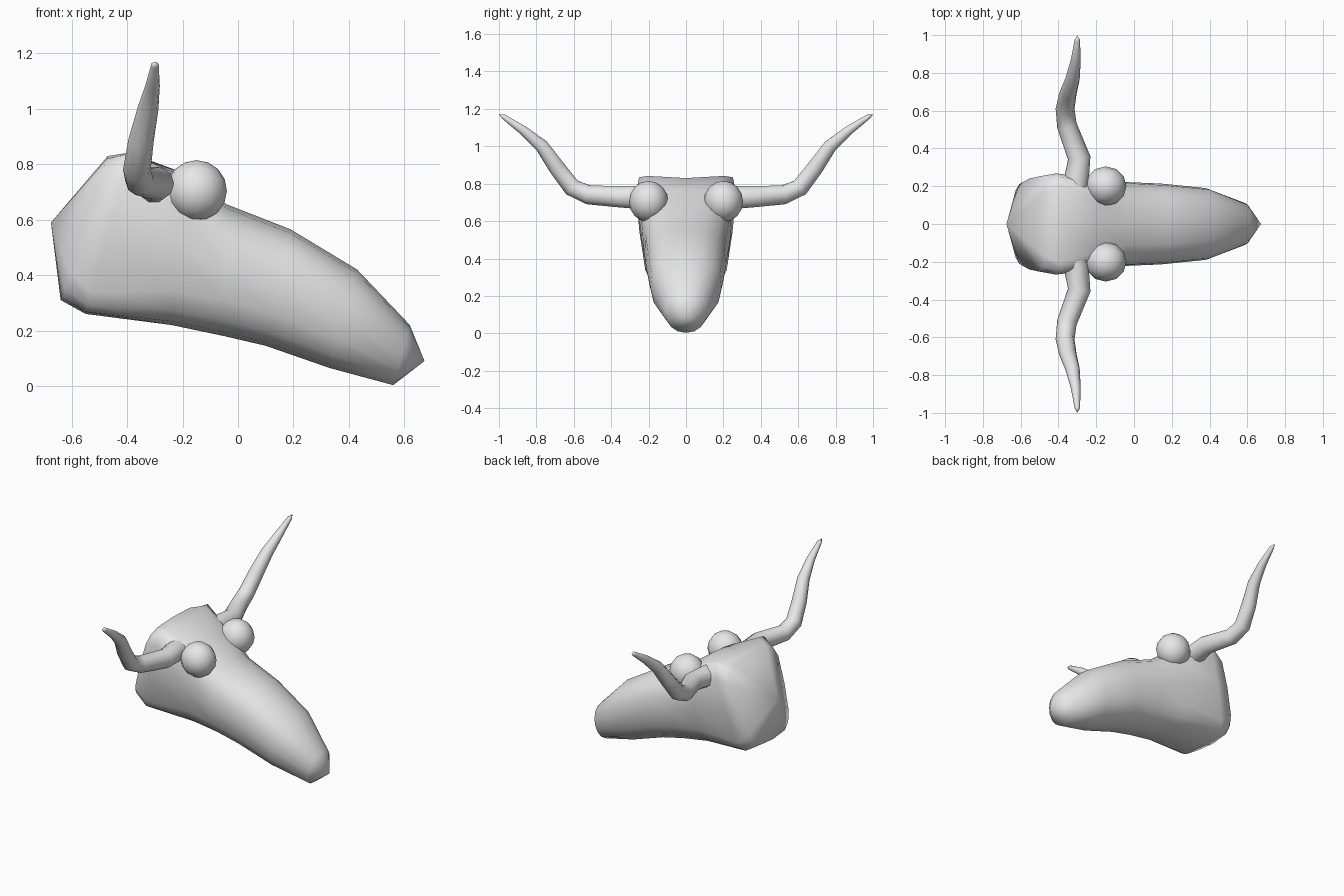
import bpy, bmesh, math
from mathutils import Vector

if "Cube" in bpy.data.objects:
    bpy.data.objects.remove(bpy.data.objects["Cube"])

bone = bpy.data.materials.new("plain grey")
bone.use_nodes = True
bone.diffuse_color = (0.8, 0.8, 0.8, 1)
bone.node_tree.nodes["Principled BSDF"].inputs["Base Color"].default_value = (0.8, 0.8, 0.8, 1)


def finish(name, bm, mirror=False, angle=60):
    """Turn a bmesh into a smooth object, optionally mirrored across y."""
    bmesh.ops.recalc_face_normals(bm, faces=bm.faces)
    mesh = bpy.data.meshes.new(name)
    bm.to_mesh(mesh)
    bm.free()
    mesh.materials.append(bone)
    obj = bpy.data.objects.new(name, mesh)
    bpy.context.collection.objects.link(obj)
    bpy.ops.object.select_all(action="DESELECT")
    obj.select_set(True)
    bpy.context.view_layer.objects.active = obj
    bpy.ops.object.shade_smooth_by_angle(angle=math.radians(angle))
    if mirror:
        mod = obj.modifiers.new("mirror", "MIRROR")
        mod.use_axis = (False, True, False)
        mod.use_mirror_merge = False
    return obj


def loft(rings, start, end):
    """Skin closed rings and close both ends with a point."""
    bm = bmesh.new()
    loops = [[bm.verts.new(p) for p in ring] for ring in rings]
    n = len(loops[0])
    for a, b in zip(loops, loops[1:]):
        for i in range(n):
            j = (i + 1) % n
            bm.faces.new((a[i], a[j], b[j], b[i]))
    for loop, tip in ((loops[0], start), (loops[-1], end)):
        pole = bm.verts.new(tip)
        for i in range(n):
            bm.faces.new((loop[i], loop[(i + 1) % n], pole))
    return bm


def power(value, p):
    return math.copysign(abs(value) ** p, value)


def head_ring(xt, zt, xb, zb, width, square, taper, lift):
    """Rounded-box section leaning from its top point to its bottom point."""
    points = []
    for i in range(16):
        a = math.tau * i / 16
        c, s = math.cos(a), math.sin(a)
        v = (power(s, 2 / square) + 1) / 2
        y = width * power(c, 2 / square) * (1 - taper * (1 - v))
        raised = lift * abs(c) if s > 0.5 else 0
        points.append((xb + (xt - xb) * v, y, zb + (zt - zb) * v + raised))
    return points


# Head: top x, top z, bottom x, bottom z, half width, squareness, taper, corner lift
sections = [
    (-0.47, 0.83, -0.64, 0.31, 0.275, 4, 0.25, 0),
    (-0.39, 0.83, -0.55, 0.26, 0.285, 6, 0.25, 0.05),
    (-0.20, 0.77, -0.24, 0.22, 0.27, 3.2, 0.25, 0),
    (-0.04, 0.655, -0.05, 0.18, 0.24, 2.5, 0.15, 0),
    (0.19, 0.565, 0.10, 0.145, 0.225, 2.4, 0.1, 0),
    (0.43, 0.42, 0.33, 0.065, 0.20, 2.3, 0.1, 0),
    (0.62, 0.22, 0.56, 0.003, 0.11, 2.1, 0, 0),
]
finish("head", loft([head_ring(*s) for s in sections],
                    (-0.675, 0, 0.59), (0.673, 0, 0.09)))

# Brows: rounded bumps over the eye sockets
bm = bmesh.new()
bmesh.ops.create_uvsphere(bm, u_segments=12, v_segments=8, radius=1)
for v in bm.verts:
    v.co = Vector((-0.15 + 0.11 * v.co.x, 0.2 + 0.105 * v.co.y, 0.705 + 0.11 * v.co.z))
finish("brows", bm, mirror=True)

# Horns: x, y, z, radius along the curve
path = [
    (-0.31, 0.20, 0.725, 0.068),
    (-0.29, 0.35, 0.73, 0.06),
    (-0.355, 0.52, 0.74, 0.053),
    (-0.365, 0.61, 0.78, 0.05),
    (-0.35, 0.69, 0.885, 0.046),
    (-0.325, 0.77, 1.00, 0.038),
    (-0.308, 0.87, 1.085, 0.026),
    (-0.30, 0.975, 1.158, 0.014),
]
centres = [Vector(p[:3]) for p in path]
rings = []
for i, centre in enumerate(centres):
    along = centres[min(i + 1, len(path) - 1)] - centres[max(i - 1, 0)]
    side = along.cross(Vector((1, 0, 0))).normalized()
    across = side.cross(along).normalized()
    rings.append([centre + path[i][3] * (across * math.cos(t) + side * math.sin(t))
                  for t in (math.tau * k / 10 for k in range(10))])
finish("horns", loft(rings, centres[0], Vector((-0.30, 1.0, 1.17))), mirror=True)
